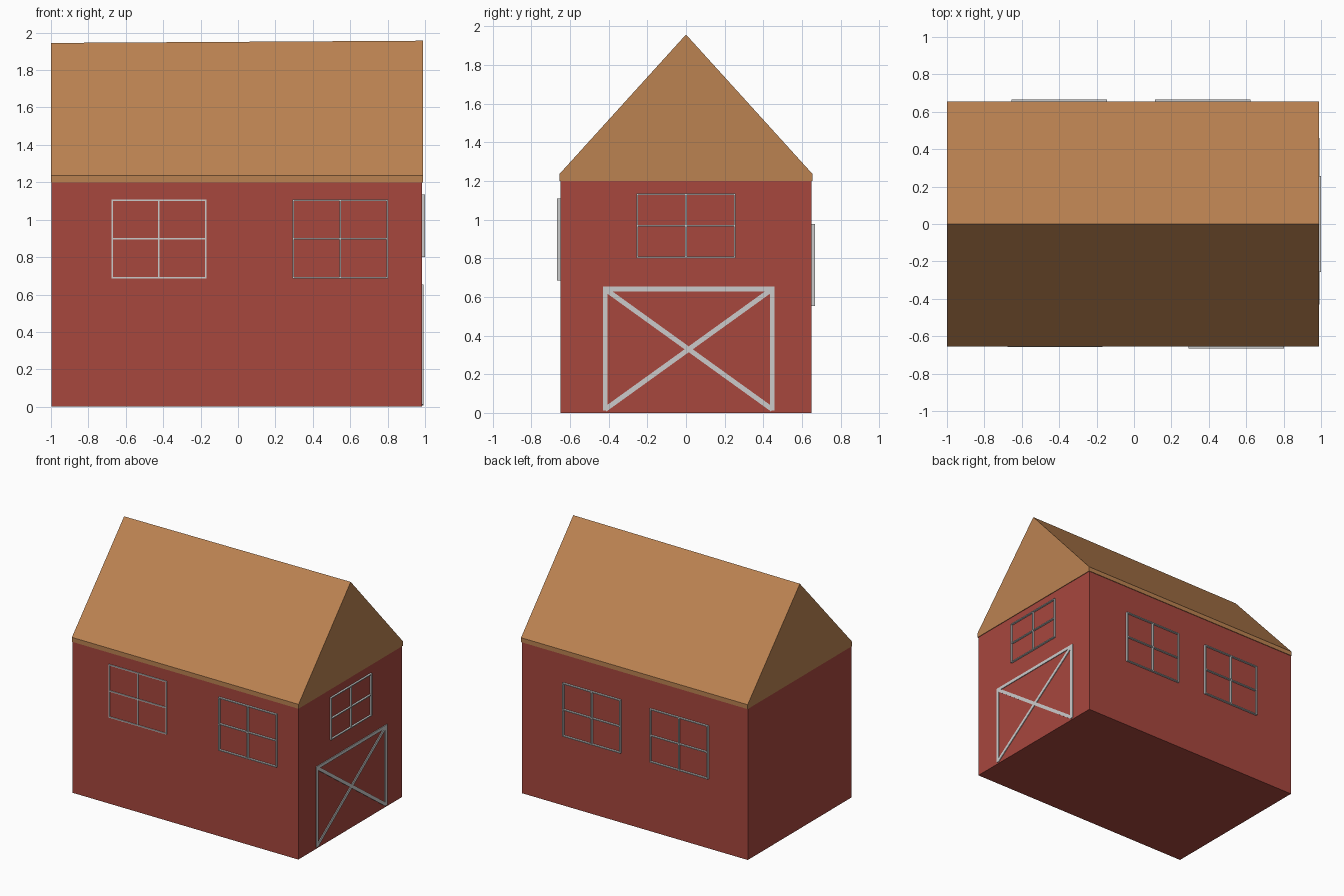
import bpy, bmesh
from math import atan2, hypot
from mathutils import Matrix, Vector

if "Cube" in bpy.data.objects:
    bpy.data.objects.remove(bpy.data.objects["Cube"])


def material(name, color):
    m = bpy.data.materials.new(name)
    m.diffuse_color = (*color, 1)
    m.use_nodes = True
    m.node_tree.nodes["Principled BSDF"].inputs["Base Color"].default_value = m.diffuse_color
    return m


def finish(name, bm, mat=None):
    bmesh.ops.recalc_face_normals(bm, faces=bm.faces)
    mesh = bpy.data.meshes.new(name)
    bm.to_mesh(mesh)
    bm.free()
    ob = bpy.data.objects.new(name, mesh)
    bpy.context.collection.objects.link(ob)
    if mat:
        mesh.materials.append(mat)
    return ob


def add_box(bm, lo, hi):
    lo, hi = Vector(lo), Vector(hi)
    bmesh.ops.create_cube(bm, size=1, matrix=Matrix.Translation((lo + hi) / 2)
                          @ Matrix.Diagonal((*(hi - lo), 1)))


def add_bar(bm, a, b, width, depth):
    # flat bar from a to b in the local XZ plane, standing out towards -Y
    dx, dz = b[0] - a[0], b[1] - a[1]
    place = (Matrix.Translation(((a[0] + b[0]) / 2, -depth / 2, (a[1] + b[1]) / 2))
             @ Matrix.Rotation(-atan2(dz, dx), 4, 'Y')
             @ Matrix.Diagonal((hypot(dx, dz), depth, width, 1)))
    bmesh.ops.create_cube(bm, size=1, matrix=place)


def window(name, u0, u1, z0, z1, depth, wall, w=0.008):
    # outer frame plus one cross of glazing bars
    bm = bmesh.new()
    h = w / 2
    for z in (z0 + h, (z0 + z1) / 2, z1 - h):
        add_bar(bm, (u0, z), (u1, z), w, depth)
    for u in (u0 + h, (u0 + u1) / 2, u1 - h):
        add_bar(bm, (u, z0), (u, z1), w, depth)
    ob = finish(name, bm)
    ob.matrix_world = wall
    return ob


red = material("barn_red", (0.39, 0.063, 0.048))
brown = material("roof_brown", (0.5, 0.226, 0.083))

# Walls
bm = bmesh.new()
add_box(bm, (-0.998, -0.65, 0), (0.985, 0.65, 1.2))
finish("walls", bm, red)

# Gabled roof, ridge rising slightly to the right
bm = bmesh.new()
ends = []
for x, top in ((-1, 1.945), (0.99, 1.957)):
    profile = [(-0.655, 1.2), (0.655, 1.2), (0.655, 1.235), (0, top), (-0.655, 1.235)]
    ends.append([bm.verts.new((x, y, z)) for y, z in profile])
left, right = ends
bm.faces.new(left)
bm.faces.new(right)
for i in range(5):
    j = (i + 1) % 5
    bm.faces.new((left[i], left[j], right[j], right[i]))
finish("roof", bm, brown)

# Wall planes that carry the trim
front = Matrix.Translation((0, -0.65, 0))
back = Matrix.Translation((0, 0.65, 0)) @ Matrix.Rotation(3.14159265, 4, 'Z')
side = Matrix.Translation((0.985, 0, 0)) @ Matrix.Rotation(1.57079633, 4, 'Z')

# Windows
window("front_window_left", -0.677, -0.168, 0.686, 1.108, 0.008, front)
window("front_window_right", 0.292, 0.802, 0.686, 1.108, 0.016, front)
window("back_window_left", 0.145, 0.655, 0.553, 0.977, 0.016, back)
window("back_window_right", -0.622, -0.112, 0.553, 0.977, 0.016, back)
window("side_window", -0.256, 0.256, 0.80, 1.136, 0.015, side)

# Barn door trim: two posts, a lintel and a cross
bm = bmesh.new()
w, d = 0.025, 0.006
y0, y1, top = -0.418, 0.446, 0.64
add_bar(bm, (y0, 0.012), (y0, top), w, d)
add_bar(bm, (y1, 0.012), (y1, top), w, d)
add_bar(bm, (y0 - w / 2, top), (y1 + w / 2, top), w, d)
add_bar(bm, (y0, top), (y1, 0.018), w, d)
add_bar(bm, (y0, 0.018), (y1, top), w, d)
finish("barn_door_trim", bm).matrix_world = side
